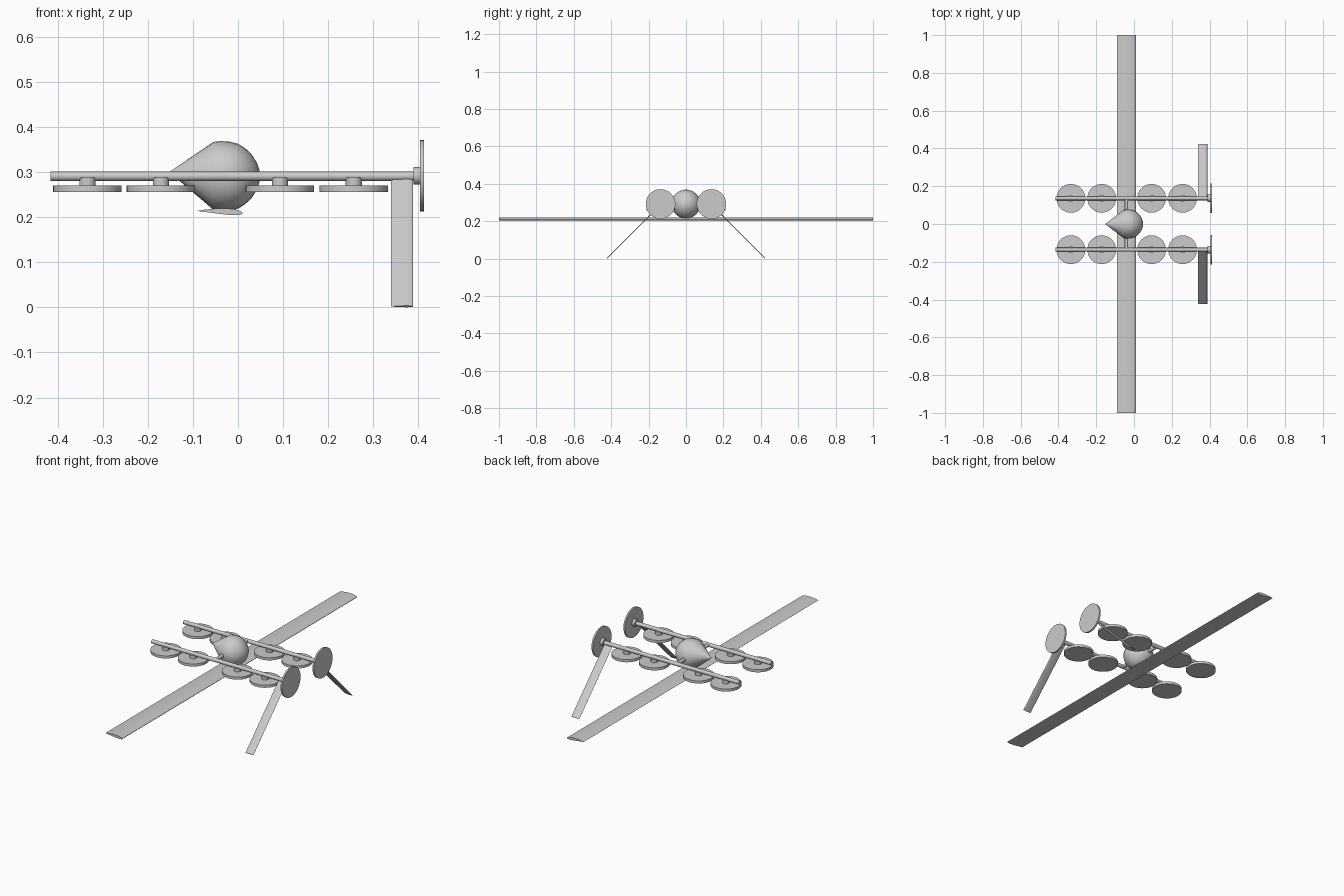
import bpy, bmesh, math
from mathutils import Vector, Matrix

cube = bpy.data.objects.get("Cube")
if cube:
    bpy.data.objects.remove(cube)

GREY = (0.6, 0.6, 0.6, 1)
mat = bpy.data.materials.new("light_grey")
mat.use_nodes = True
mat.diffuse_color = GREY
mat.node_tree.nodes["Principled BSDF"].inputs["Base Color"].default_value = GREY


def finish(name, bm, smooth=True):
    bmesh.ops.recalc_face_normals(bm, faces=bm.faces)
    mesh = bpy.data.meshes.new(name)
    bm.to_mesh(mesh)
    bm.free()
    mesh.materials.append(mat)
    obj = bpy.data.objects.new(name, mesh)
    bpy.context.collection.objects.link(obj)
    if smooth:
        bpy.ops.object.select_all(action="DESELECT")
        obj.select_set(True)
        bpy.context.view_layer.objects.active = obj
        bpy.ops.object.shade_smooth_by_angle(angle=math.radians(35))
    return obj


def rod(name, start, end, radius, sides=32):
    """Capped cylinder between two points."""
    a, b = Vector(start), Vector(end)
    bm = bmesh.new()
    turn = (b - a).to_track_quat("Z", "Y").to_matrix().to_4x4()
    bmesh.ops.create_cone(bm, cap_ends=True, segments=sides, radius1=radius, radius2=radius,
                          depth=(b - a).length, matrix=Matrix.Translation((a + b) / 2) @ turn)
    return finish(name, bm)


def loft(name, rings):
    """Skin between rings of equal size, with closed ends."""
    bm = bmesh.new()
    loops = [[bm.verts.new(p) for p in ring] for ring in rings]
    n = len(loops[0])
    for r, s in zip(loops, loops[1:]):
        for i in range(n):
            bm.faces.new((r[i], r[(i + 1) % n], s[(i + 1) % n], s[i]))
    bm.faces.new(loops[0])
    bm.faces.new(loops[-1])
    return finish(name, bm)


def airfoil(lead, chord, thick, camber):
    """Closed (x, height) section with its rounded nose at +x."""
    steps = 12
    top, low = [], []
    for i in range(steps + 1):
        t = (i / steps) ** 2
        half = thick * (1.48 * math.sqrt(t) - 0.63 * t - 1.76 * t**2 + 1.42 * t**3 - 0.5 * t**4)
        mid = camber * 4 * t * (1 - t)
        top.append((lead - chord * t, mid + half))
        low.append((lead - chord * t, mid - half))
    return top + low[-1:0:-1]


# Teardrop pod: x, radius, centre height
profile = [(-0.15, 0.002, 0.3), (-0.055, 0.075, 0.292), (-0.04, 0.077, 0.292),
           (-0.02, 0.077, 0.291), (0, 0.072, 0.291), (0.015, 0.063, 0.291),
           (0.03, 0.049, 0.291), (0.042, 0.03, 0.291), (0.048, 0.012, 0.291)]
loft("pod", [[(x, r * math.cos(a * math.pi / 12), z + r * math.sin(a * math.pi / 12))
              for a in range(24)] for x, r, z in profile])

# Main wing below the pod, nose slightly down
section = airfoil(0.01, 0.1, 0.014, 0.002)
loft("main_wing", [[(x, y, 0.209 + h - 0.05 * (x - 0.01)) for x, h in section]
                   for y in (-1, 1)])

# Beam joining the two booms through the pod
rod("cross_beam", (-0.04, -0.136, 0.291), (-0.04, 0.136, 0.291), 0.009, 16)

fin_section = airfoil(0.388, 0.048, 0.005, 0)
for side, s in (("right", -1), ("left", 1)):
    y = 0.136 * s
    # Boom with lift rotors hanging below
    rod(f"{side}_boom", (-0.416, y, 0.291), (0.392, y, 0.291), 0.0105, 16)
    for i, x in enumerate((-0.334, -0.171, 0.093, 0.257), 1):
        rod(f"{side}_lift_motor_{i}", (x, y, 0.268), (x, y, 0.288), 0.018)
        rod(f"{side}_lift_rotor_{i}", (x, y, 0.256), (x, y, 0.27), 0.076, 48)

    # Upright drive rotor at the boom end
    rod(f"{side}_drive_motor", (0.389, y, 0.292), (0.405, y, 0.292), 0.019)
    rod(f"{side}_drive_rotor", (0.404, y, 0.292), (0.413, y, 0.292), 0.079, 48)

    # Fin slanting down and outward at 45 degrees
    root, tip = Vector((0, y, 0.289)), Vector((0, 0.422 * s, 0.002))
    out = Vector((0, s, 1)).normalized()
    loft(f"{side}_fin", [[end + Vector((x, 0, 0)) + out * h for x, h in fin_section]
                         for end in (root, tip)])
